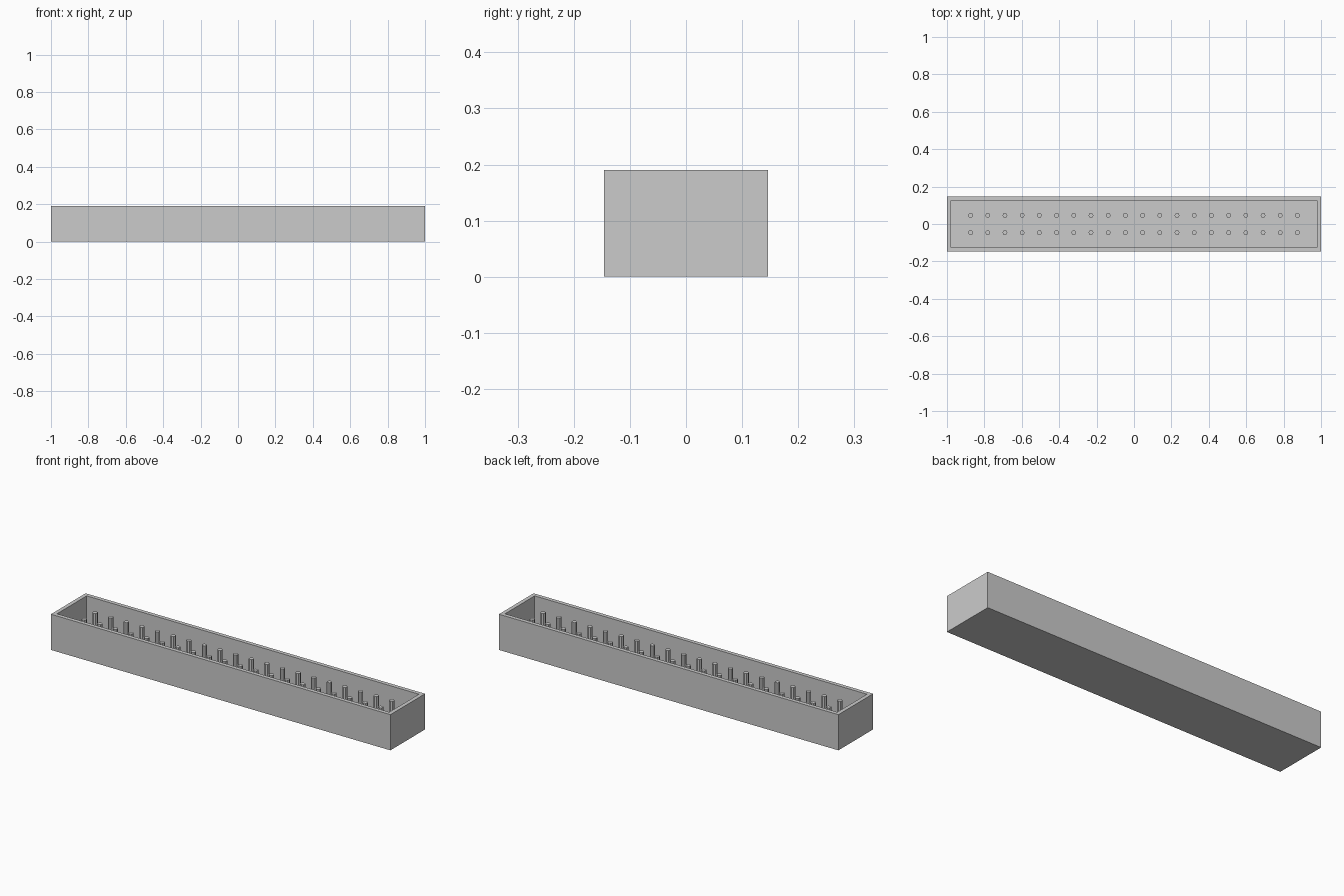
import bpy, bmesh
from mathutils import Matrix

if "Cube" in bpy.data.objects:
    bpy.data.objects.remove(bpy.data.objects["Cube"])

LENGTH, WIDTH, HEIGHT = 2.0, 0.292, 0.19
WALL, FLOOR = 0.03, 0.03
PITCH, PINS = 0.092, 20
PIN_RADIUS, PIN_TOP = 0.013, 0.16


def add_object(name, bm):
    mesh = bpy.data.meshes.new(name)
    bm.to_mesh(mesh)
    bm.free()
    obj = bpy.data.objects.new(name, mesh)
    bpy.context.collection.objects.link(obj)
    return obj


# Open-topped housing: box with the top face inset and pushed down
bm = bmesh.new()
bmesh.ops.create_cube(bm, size=1, matrix=Matrix.Translation((0, 0, HEIGHT / 2))
                      @ Matrix.Diagonal((LENGTH, WIDTH, HEIGHT, 1)))
bm.normal_update()
top = max(bm.faces, key=lambda f: f.calc_center_median().z)
bmesh.ops.inset_region(bm, faces=[top], thickness=WALL)
walls = bmesh.ops.extrude_discrete_faces(bm, faces=[top])
bmesh.ops.translate(bm, verts=walls["faces"][0].verts, vec=(0, 0, FLOOR - HEIGHT))
bmesh.ops.recalc_face_normals(bm, faces=bm.faces)
add_object("housing", bm)


# Rows of faceted pins standing on the floor
def pin_row(name, y):
    bm = bmesh.new()
    for i in range(PINS):
        x = (i - (PINS - 1) / 2) * PITCH
        bmesh.ops.create_cone(bm, cap_ends=True, segments=8, radius1=PIN_RADIUS,
                              radius2=PIN_RADIUS, depth=PIN_TOP - FLOOR,
                              matrix=Matrix.Translation((x, y, (PIN_TOP + FLOOR) / 2)))
    add_object(name, bm)


pin_row("front_pins", -PITCH / 2)
pin_row("back_pins", PITCH / 2)
